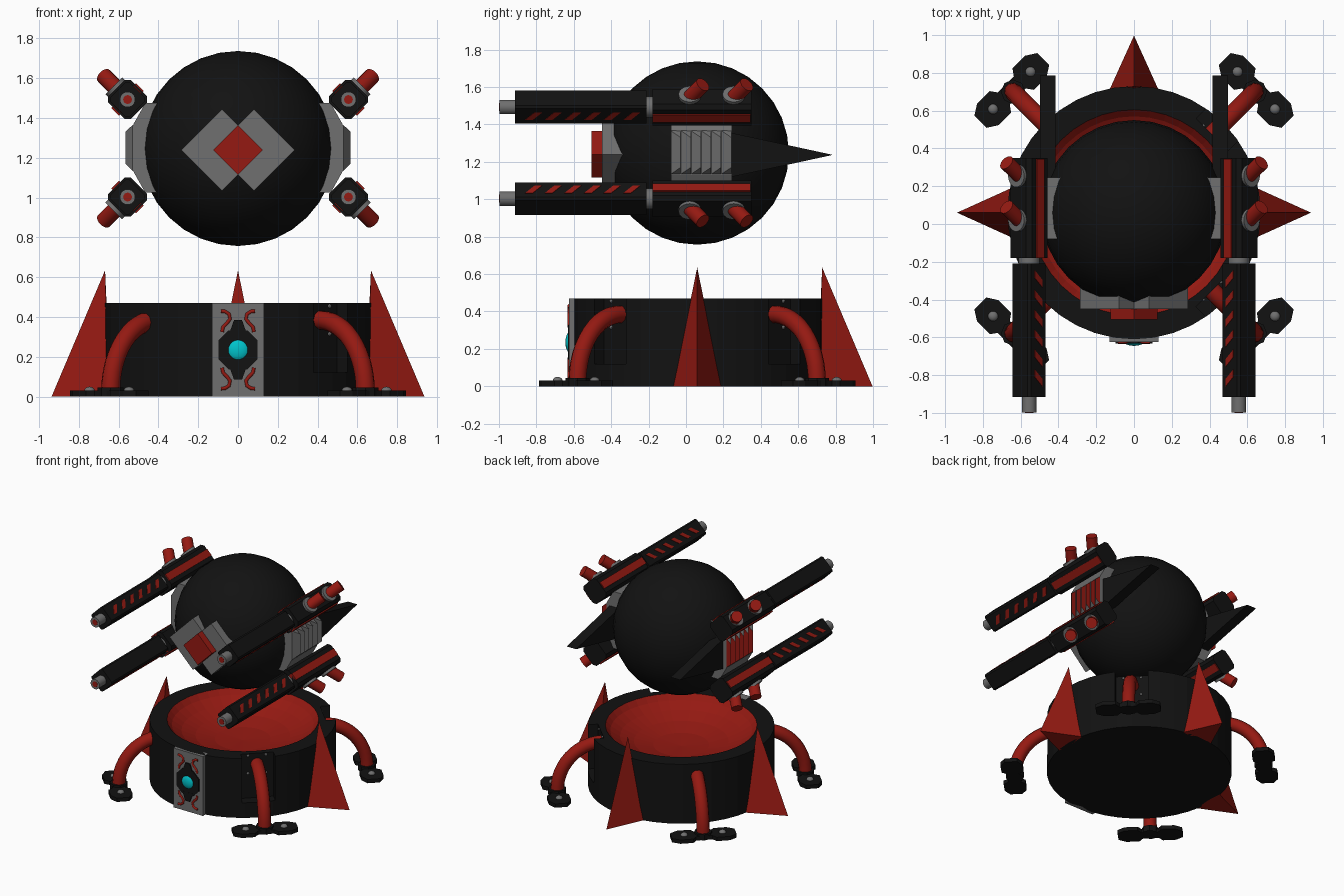
import bpy, bmesh, math
from mathutils import Matrix, Vector

if "Cube" in bpy.data.objects:
    bpy.data.objects.remove(bpy.data.objects["Cube"])

def material(name, col):
    m = bpy.data.materials.new(name)
    m.diffuse_color = (*col, 1)
    m.use_nodes = True
    m.node_tree.nodes["Principled BSDF"].inputs["Base Color"].default_value = m.diffuse_color
    return m

BLACK = material("black", (0.006, 0.006, 0.006))
RED = material("red", (0.3, 0.01, 0.006))
GREY = material("grey", (0.16, 0.16, 0.16))
CYAN = material("cyan", (0.0, 0.55, 0.6))
I4 = Matrix.Identity(4)
XZ = Matrix(((1, 0, 0), (0, 0, 1), (0, 1, 0))).to_4x4()   # profile in x,z, extruded along y
YZ = Matrix(((0, 0, 1), (1, 0, 0), (0, 1, 0))).to_4x4()   # profile in y,z, extruded along x
CY = 0.06                                                 # y of base and ball centre

def smooth(ob, angle=40):
    bpy.ops.object.select_all(action='DESELECT')
    ob.select_set(True)
    bpy.context.view_layer.objects.active = ob
    bpy.ops.object.shade_smooth_by_angle(angle=math.radians(angle))

def finish(bm, name, mats, M=I4, soft=False):
    bm.transform(M)
    bmesh.ops.recalc_face_normals(bm, faces=bm.faces)
    me = bpy.data.meshes.new(name)
    bm.to_mesh(me)
    bm.free()
    for m in mats:
        me.materials.append(m)
    ob = bpy.data.objects.new(name, me)
    bpy.context.collection.objects.link(ob)
    if soft:
        smooth(ob)
    return ob

def prism(name, pts, c0, c1, mat, M=I4):
    bm = bmesh.new()
    f = bm.faces.new([bm.verts.new((a, b, c0)) for a, b in pts])
    r = bmesh.ops.extrude_face_region(bm, geom=[f])
    vs = [v for v in r['geom'] if isinstance(v, bmesh.types.BMVert)]
    bmesh.ops.translate(bm, verts=vs, vec=(0, 0, c1 - c0))
    return finish(bm, name, [mat], M)

def hull(name, pts, mat, M=I4):
    bm = bmesh.new()
    bmesh.ops.convex_hull(bm, input=[bm.verts.new(p) for p in pts])
    return finish(bm, name, [mat], M)

def cyl(name, p0, p1, r, mat, M=I4, seg=20):
    p0, p1 = Vector(p0), Vector(p1)
    bm = bmesh.new()
    bmesh.ops.create_cone(bm, cap_ends=True, segments=seg, radius1=r, radius2=r, depth=(p1 - p0).length)
    T = Matrix.Translation((p0 + p1) / 2) @ (p1 - p0).to_track_quat('Z', 'Y').to_matrix().to_4x4()
    return finish(bm, name, [mat], M @ T, True)

def ball(name, c, scale, mat, M=I4, u=32, v=16):
    bm = bmesh.new()
    bmesh.ops.create_uvsphere(bm, u_segments=u, v_segments=v, radius=1)
    return finish(bm, name, [mat], M @ Matrix.Translation(c) @ Matrix.Diagonal((*scale, 1)), True)

def tube(name, pts, r, mat, M=I4):
    cu = bpy.data.curves.new(name, 'CURVE')
    cu.dimensions = '3D'
    cu.bevel_depth, cu.bevel_resolution, cu.use_fill_caps = r, 3, True
    sp = cu.splines.new('POLY')
    sp.points.add(len(pts) - 1)
    for q, p in zip(sp.points, pts):
        q.co = (*(M @ Vector(p)), 1)
    ob = bpy.data.objects.new(name, cu)
    bpy.context.collection.objects.link(ob)
    bpy.ops.object.select_all(action='DESELECT')
    ob.select_set(True)
    bpy.context.view_layer.objects.active = ob
    bpy.ops.object.convert(target='MESH')
    ob = bpy.context.object
    ob.data.materials.clear()
    ob.data.materials.append(mat)
    smooth(ob)

def octagon(h, c):
    return [(h, h - c), (h - c, h), (c - h, h), (-h, h - c), (-h, c - h), (c - h, -h), (h - c, -h), (h, c - h)]

# Drum base with a red bowl in the top
bowl = [(0.545, 0.47), (0.51, 0.43), (0.44, 0.385), (0.34, 0.345), (0.2, 0.315), (0, 0.305)]
prof = [(0, 0), (0.67, 0), (0.67, 0.47)] + bowl
bm = bmesh.new()
vs = [bm.verts.new((r, 0, z)) for r, z in prof]
es = [bm.edges.new(p) for p in zip(vs, vs[1:])]
bmesh.ops.spin(bm, geom=vs + es, cent=(0, 0, 0), axis=(0, 0, 1), angle=math.tau, steps=40)
bmesh.ops.remove_doubles(bm, verts=bm.verts, dist=0.0005)
for f in bm.faces:
    c = f.calc_center_median()
    f.material_index = int(c.z > 0.29 and c.xy.length < 0.54)
base = finish(bm, "drum_base", [BLACK, RED], Matrix.Translation((0, CY, 0)))

# Four legs: wall recess, bent pipe, foot plate and bolts (local x points outward)
half = [(-0.045, 0.06), (-0.08, 0.085), (-0.08, 0.18), (-0.045, 0.235), (0.045, 0.235), (0.08, 0.18), (0.08, 0.085), (0.045, 0.06)]
foot = half + [(-a, -b) for a, b in half]
for i in range(4):
    M = Matrix.Translation((0, CY, 0)) @ Matrix.Rotation(math.radians(45 + 90 * i), 4, 'Z')
    cut = prism("recess_cutter", [(0.585, -0.12), (0.8, -0.12), (0.8, 0.12), (0.585, 0.12)], 0.12, 0.6, BLACK, M)
    cut.hide_render = True
    mod = base.modifiers.new("recess", 'BOOLEAN')
    mod.operation, mod.object, mod.solver = 'DIFFERENCE', cut, 'EXACT'
    bpy.context.view_layer.objects.active = base
    bpy.ops.object.modifier_apply(modifier=mod.name)
    bpy.data.objects.remove(cut)
    arc = [(0.58 + 0.325 * math.sin(k * math.pi / 24), 0, 0.03 + 0.355 * math.cos(k * math.pi / 24)) for k in range(13)]
    tube("leg_pipe", arc, 0.048, RED, M)
    prism("foot_plate", [(0.915 + a, b) for a, b in foot], 0, 0.03, BLACK, M)
    cyl("foot_socket", (0.905, 0, 0.0), (0.905, 0, 0.045), 0.065, BLACK, M, 8)
    for s in (-1, 1):
        ball("foot_bolt", (0.915, s * 0.14, 0.03), (0.027, 0.027, 0.02), GREY, M, 12, 8)
        for z in (0.315, 0.455):
            ball("wall_bolt", (0.585, s * 0.065, z), (0.01, 0.01, 0.01), GREY, M, 8, 6)

# Three spikes on the left, right and back of the base
for i in (0, 90, 180):
    M = Matrix.Translation((0, CY, 0)) @ Matrix.Rotation(math.radians(i), 4, 'Z')
    hull("base_spike", [(0.668, 0, 0.635), (0.937, 0, 0), (0.65, 0.13, 0), (0.65, -0.13, 0), (0.64, 0, 0)], RED, M)

# Front panel with glowing orb
prism("front_panel", [(-0.13, 0), (0.13, 0), (0.13, 0.47), (-0.13, 0.47)], -0.625, -0.56, GREY, XZ)
prism("orb_mount", [(x, z + 0.235) for x, z in octagon(0.098, 0.05)], -0.632, -0.6, BLACK, XZ)
ball("orb", (0, -0.62, 0.235), (0.056, 0.025, 0.056), CYAN, I4, 24, 12)
for sz in (-1, 1):
    prism("panel_clip", [(a, 0.235 + sz * b) for a, b in [(-0.045, 0.08), (0.045, 0.08), (0.02, 0.15), (-0.02, 0.15)]],
          -0.633, -0.6, BLACK, XZ)
    for sx in (-1, 1):
        tube("panel_hose", [(sx * a, -0.625, 0.235 + sz * b) for a, b in
             [(0.08, 0.09), (0.075, 0.115), (0.055, 0.135), (0.04, 0.155), (0.045, 0.18), (0.065, 0.193), (0.085, 0.195)]], 0.009, RED)

# Floating ball body
ball("ball_body", (0, CY, 1.247), (0.49, 0.49, 0.49), BLACK)

# Eye: two overlapping grey diamonds and a red one
def diamond(x, h):
    return [(x - h, 1.24), (x, 1.24 - h), (x + h, 1.24), (x, 1.24 + h)]
prism("eye_plate_left", diamond(-0.08, 0.205), -0.45, -0.3, GREY, XZ)
prism("eye_plate_right", diamond(0.08, 0.205), -0.45, -0.3, GREY, XZ)
prism("eye_core", diamond(0, 0.125), -0.505, -0.4, RED, XZ)

for sx in (-1, 1):
    # Side mount joining the two cannons to the ball
    half = [(0.38, 0.225), (0.466, 0.225), (0.525, 0.12)]
    ring = half + [(x, -z) for x, z in reversed(half)]
    prism("side_mount", [(sx * x, 1.25 + z) for x, z in ring], -0.08, 0.245, GREY, XZ)
    # Louvres: grey slopes facing forward, red faces behind
    n, w = 6, 0.325 / 6
    for k in range(n):
        y0 = -0.08 + k * w
        ob = hull("louvre", [(sx * x, y, 1.25 + s * h) for s in (-1, 1) for x, y, h in
                  [(0.52, y0, 0.118), (0.53, y0, 0.115), (0.52, y0 + w * 0.95, 0.118), (0.566, y0 + w * 0.95, 0.08)]], GREY)
        ob.data.materials.append(RED)
        for p in ob.data.polygons:
            p.material_index = int(p.normal.y > 0.9)
    # Tail fin
    prism("tail_fin", [(0.2, 1.11), (0.785, 1.237), (0.2, 1.364)], sx * 0.415, sx * 0.497, BLACK, YZ)

# Four cannons; local x = sideways, y = back, z = away from the ball
q = math.sqrt(0.5)
for sx in (-1, 1):
    for sz in (-1, 1):
        G = Matrix(((sx * q, 0, sx * q, sx * 0.555), (0, 1, 0, 0), (-sz * q, 0, sz * q, 1.248 + sz * 0.245), (0, 0, 0, 1)))
        prism("cannon_body", octagon(0.08, 0.022), -0.18, 0.35, BLACK, G @ XZ)
        prism("cannon_barrel", octagon(0.068, 0.012), -0.915, -0.21, BLACK, G @ XZ)
        cyl("cannon_neck", (0, -0.23, 0), (0, -0.17, 0), 0.056, GREY, G)
        cyl("cannon_muzzle", (0, -0.998, 0), (0, -0.9, 0), 0.039, GREY, G)
        cyl("muzzle_core", (0, -1.0, 0), (0, -0.95, 0), 0.022, RED, G)
        prism("body_strip", [(-0.18, -0.028), (0.345, -0.028), (0.345, 0.028), (-0.18, 0.028)], -0.088, 0.088, RED, G @ YZ)
        for k in range(6):
            y, d = -0.86 + k * 0.105, 0.028
            prism("hazard_stripe", [(y, -d * sz), (y + 0.04, -d * sz), (y + 0.09, d * sz), (y + 0.05, d * sz)],
                  -0.071, 0.071, RED, G @ YZ)
        # Slanted exhaust pipes with collars
        for y in (0.02, 0.255):
            cyl("exhaust_collar", (0, y, 0.06), (0, y, 0.098), 0.06, GREY, G)
            cyl("exhaust_pipe", (0, y, 0.07), (0, y + 0.07, 0.17), 0.041, RED, G)
